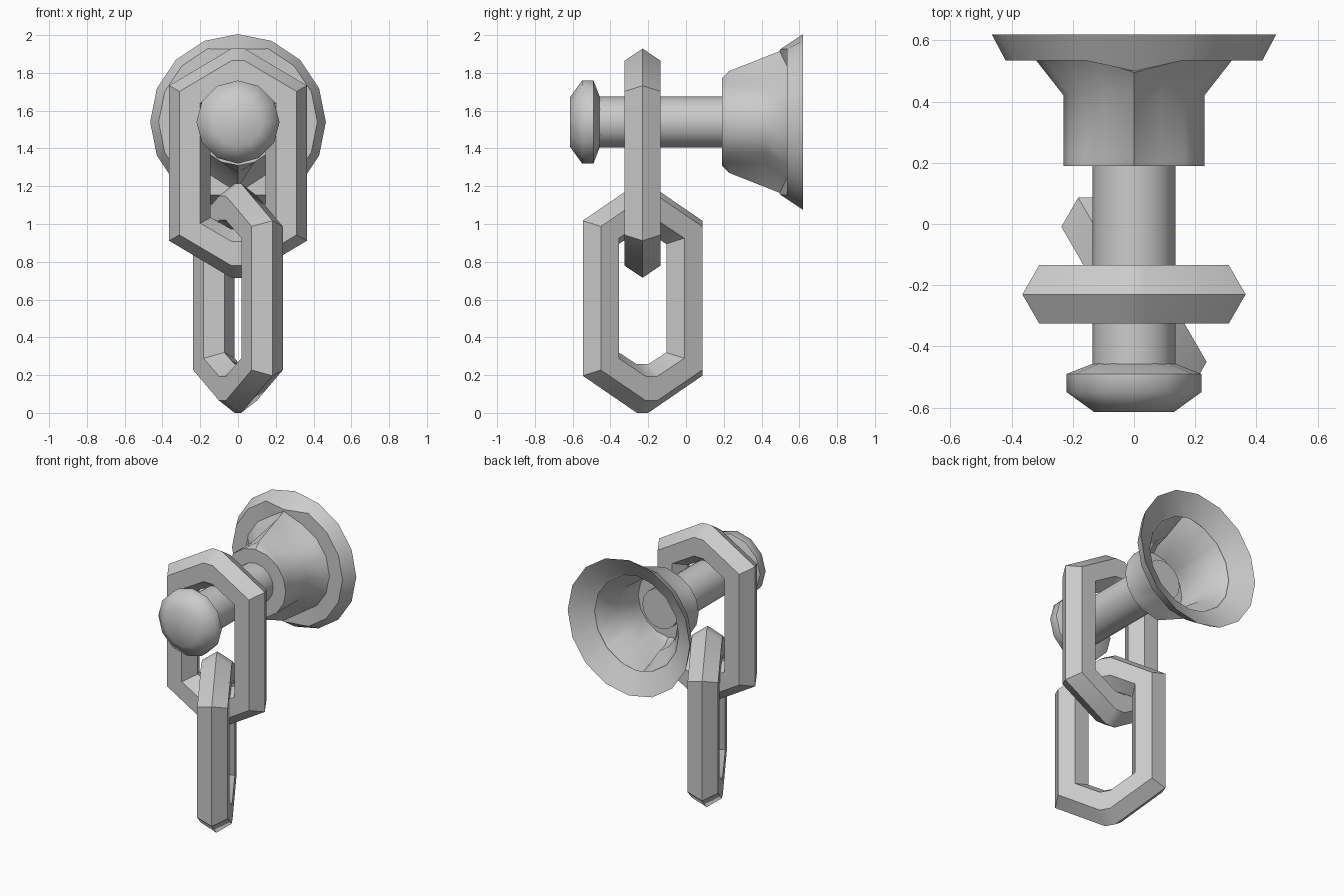
import bpy, bmesh
from math import sin, cos, pi, radians

if "Cube" in bpy.data.objects:
    bpy.data.objects.remove(bpy.data.objects["Cube"])

metal = bpy.data.materials.new("grey_metal")
metal.use_nodes = True
COLOUR = (0.6, 0.6, 0.6, 1)
metal.diffuse_color = COLOUR
metal.node_tree.nodes["Principled BSDF"].inputs["Base Color"].default_value = COLOUR

AXIS_Z = 1.54


def finish(name, bm, sharp):
    bmesh.ops.recalc_face_normals(bm, faces=bm.faces[:])
    mesh = bpy.data.meshes.new(name)
    bm.to_mesh(mesh)
    bm.free()
    ob = bpy.data.objects.new(name, mesh)
    mesh.materials.append(metal)
    bpy.context.scene.collection.objects.link(ob)
    bpy.ops.object.select_all(action="DESELECT")
    ob.select_set(True)
    bpy.context.view_layer.objects.active = ob
    bpy.ops.object.shade_smooth_by_angle(angle=radians(sharp))
    return ob


def skin(bm, rings, closed=False):
    """Join equal rings of points with quads."""
    loops = [[bm.verts.new(p) for p in ring] for ring in rings]
    pairs = list(zip(loops, loops[1:]))
    if closed:
        pairs.append((loops[-1], loops[0]))
    for a, b in pairs:
        n = len(a)
        for i in range(n):
            j = (i + 1) % n
            bm.faces.new((a[i], a[j], b[j], b[i]))
    return loops


def ring(y, r, sides, rib=None):
    """Circle around the peg axis; rib = (y, r) moves the top and bottom points."""
    pts = []
    for i in range(sides):
        a = 2 * pi * i / sides
        py, pr = rib if rib and i % (sides // 2) == 0 else (y, r)
        pts.append((pr * sin(a), py, AXIS_Z + pr * cos(a)))
    return pts


def lathe(name, profile, sides, sharp, caps=True):
    bm = bmesh.new()
    loops = skin(bm, [ring(y, r, sides) for y, r in profile])
    if caps:
        bm.faces.new(loops[0])
        bm.faces.new(loops[-1])
    return finish(name, bm, sharp)


def chain_link(name, z, turn):
    """Six-sided bar swept round an elongated loop with blunt tips."""
    section = [(0.11 * cos(k * pi / 3), 0.11 * sin(k * pi / 3)) for k in range(6)]
    rings = []
    for sx, sz, order in ((1, 1, 1), (-1, 1, -1), (-1, -1, 1), (1, -1, -1)):
        side = [(sx * (0.255 + u), v, sz * (0.349 + 0.56 * u)) for u, v in section]
        tip = [(sx * 0.035, v, sz * (0.478 + 1.17 * u)) for u, v in section]
        rings += [side, tip][::order]
    bm = bmesh.new()
    skin(bm, rings, closed=True)
    ob = finish(name, bm, 50)
    ob.location = (0, -0.23, z)
    ob.rotation_euler.z = radians(turn)


# Peg and its rounded head
lathe("peg", [(-0.5, 0.135), (0.28, 0.135)], 16, 40)
lathe("peg_head", [(-0.615, 0.13), (-0.55, 0.22), (-0.49, 0.22), (-0.455, 0.13)], 12, 60)

# Hollow bell mount with a rib above and below, and a flared rim
bm = bmesh.new()
skin(bm, [
    ring(0.19, 0.13, 16),
    ring(0.19, 0.23, 16),
    ring(0.23, 0.23, 16, (0.23, 0.27)),
    ring(0.42, 0.23, 16, (0.42, 0.345)),
    ring(0.535, 0.32, 16, (0.495, 0.375)),
    ring(0.535, 0.42, 16, (0.5, 0.385)),
    ring(0.62, 0.465, 16),
])
finish("bell_mount", bm, 40)

# Inner slope of the rim
lathe("rim_lining", [(0.537, 0.325), (0.62, 0.465)], 16, 40, caps=False)

# Interlocked links
chain_link("upper_link", 1.322, 0)
chain_link("lower_link", 0.607, -60)
